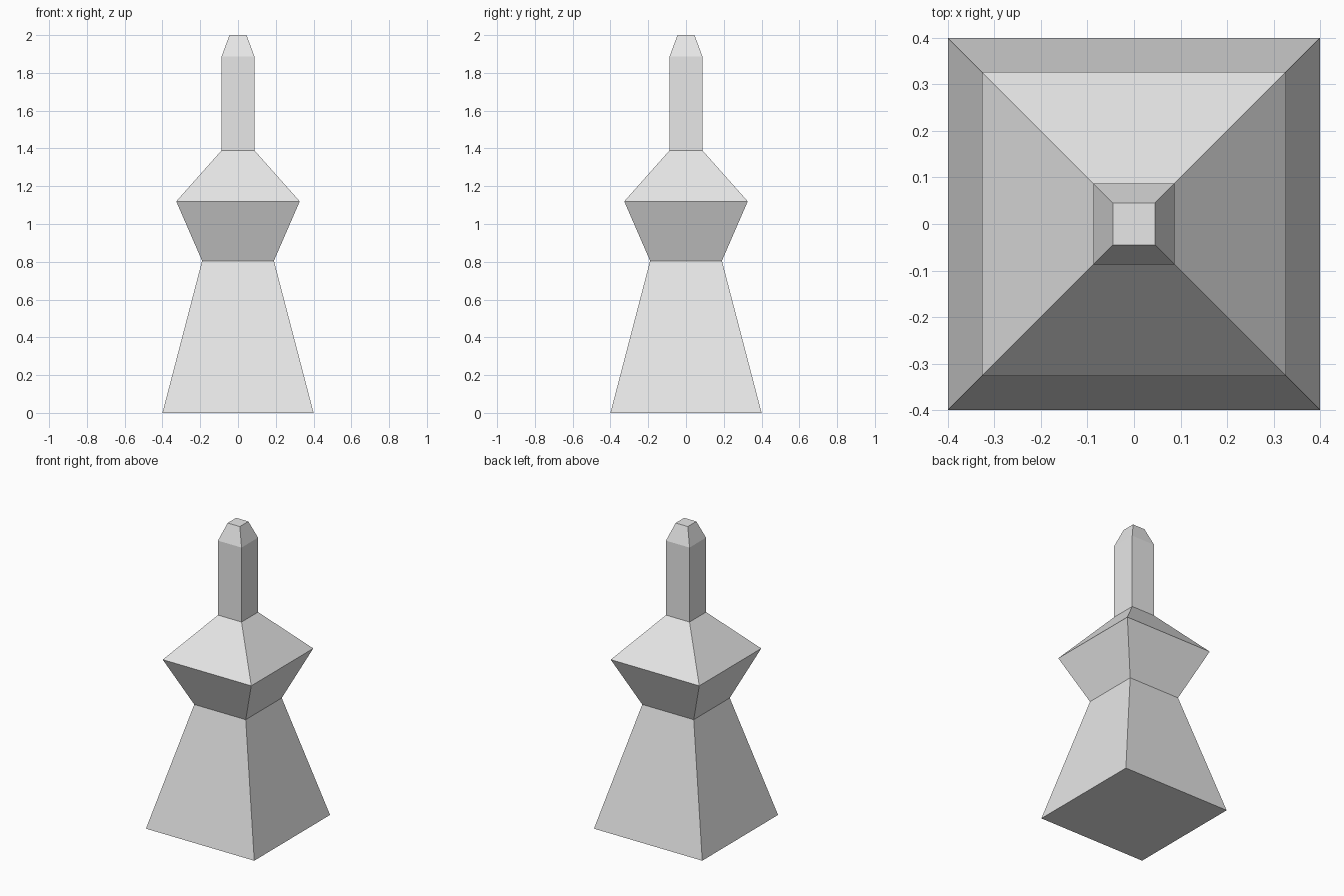
import bpy
import bmesh

cube = bpy.data.objects.get("Cube")
if cube:
    bpy.data.objects.remove(cube, do_unlink=True)

# Single plain grey material
grey = bpy.data.materials.new("light_grey")
grey.use_nodes = True
colour = (0.8, 0.8, 0.8, 1.0)
grey.diffuse_color = colour
grey.node_tree.nodes["Principled BSDF"].inputs["Base Color"].default_value = colour


def square_ring(bm, half, z):
    """Four corner vertices of a horizontal square."""
    corners = [(-1, -1), (1, -1), (1, 1), (-1, 1)]
    return [bm.verts.new((x * half, y * half, z)) for x, y in corners]


def square_tower(name, profile):
    """Closed four-sided solid lofted through (half width, height) pairs."""
    bm = bmesh.new()
    rings = [square_ring(bm, half, z) for half, z in profile]
    for low, high in zip(rings, rings[1:]):
        for i in range(4):
            j = (i + 1) % 4
            bm.faces.new((low[i], low[j], high[j], high[i]))
    bm.faces.new(rings[0][::-1])
    bm.faces.new(rings[-1])
    bmesh.ops.recalc_face_normals(bm, faces=bm.faces)
    mesh = bpy.data.meshes.new(name)
    bm.to_mesh(mesh)
    bm.free()
    mesh.materials.append(grey)
    obj = bpy.data.objects.new(name, mesh)
    bpy.context.collection.objects.link(obj)
    return obj


# Tapered foot, flared collar, sloped shoulder, square post, chamfered tip
square_tower("square_spire", [
    (0.40, 0.0),
    (0.19, 0.805),
    (0.327, 1.12),
    (0.087, 1.39),
    (0.087, 1.887),
    (0.045, 2.0),
])
